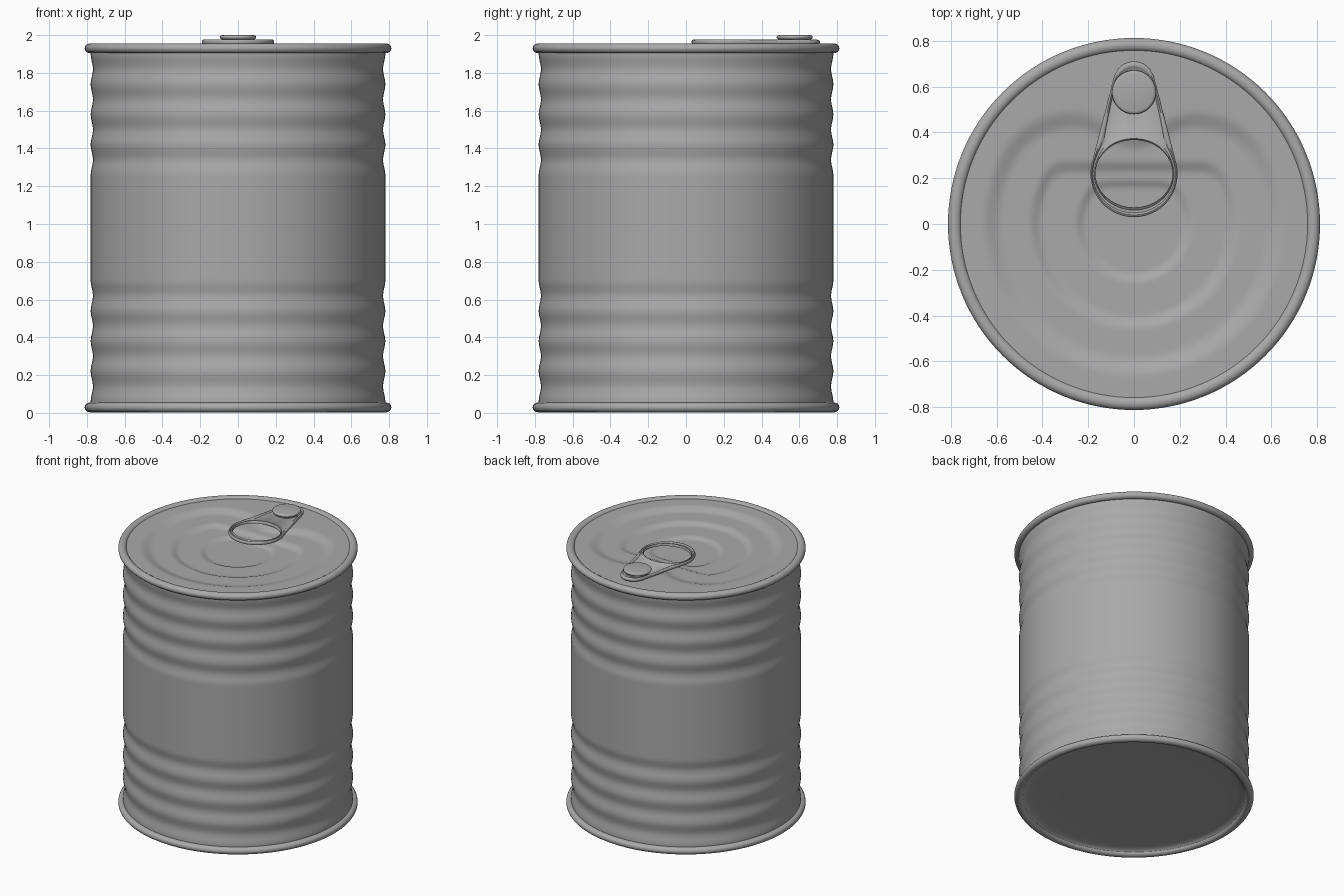
import bpy, bmesh, math

if "Cube" in bpy.data.objects:
    bpy.data.objects.remove(bpy.data.objects["Cube"])

SEG = 128
metal = bpy.data.materials.new("tin_grey")
metal.diffuse_color = (0.4, 0.4, 0.4, 1)
metal.use_nodes = True
metal.node_tree.nodes["Principled BSDF"].inputs["Base Color"].default_value = metal.diffuse_color


def rings_object(name, rings, close=False, cap=False, angle=50):
    """Skin a list of equal-length point rings into a smooth object."""
    bm = bmesh.new()
    loops = [[bm.verts.new(p) for p in ring] for ring in rings]
    pairs = list(zip(loops, loops[1:]))
    if close:
        pairs.append((loops[-1], loops[0]))
    for a, b in pairs:
        n = len(a)
        for i in range(n):
            j = (i + 1) % n
            bm.faces.new((a[i], a[j], b[j], b[i]))
    if cap:
        bm.faces.new(loops[-1])
    bmesh.ops.recalc_face_normals(bm, faces=bm.faces)
    mesh = bpy.data.meshes.new(name)
    bm.to_mesh(mesh)
    bm.free()
    mesh.materials.append(metal)
    ob = bpy.data.objects.new(name, mesh)
    bpy.context.collection.objects.link(ob)
    bpy.ops.object.select_all(action='DESELECT')
    bpy.context.view_layer.objects.active = ob
    ob.select_set(True)
    bpy.ops.object.shade_smooth_by_angle(angle=math.radians(angle))
    return ob


def circle(r, z, cx=0, cy=0, n=SEG):
    return [(cx + r * math.cos(2 * math.pi * i / n),
             cy + r * math.sin(2 * math.pi * i / n), z) for i in range(n)]


# Wall with two groups of four shallow ribs
def wall_radius(z):
    for lo in (0.06, 1.26):
        if lo < z < lo + 0.64:
            return 0.774 + 0.006 * math.cos(2 * math.pi * (z - lo) / 0.16)
    return 0.78


heights = [0.03 + 1.90 * i / 114 for i in range(115)]
rings_object("can_wall", [circle(wall_radius(z), z) for z in heights])

# Rolled seams at both ends
for name, zc in (("bottom_rim", 0.029), ("top_rim", 1.93)):
    rim = []
    for k in range(16):
        a = 2 * math.pi * k / 16
        rim.append(circle(0.783 + 0.029 * math.cos(a), zc + 0.026 * math.sin(a)))
    rings_object(name, rim, close=True)

# Recessed bottom plate
bottom = rings_object("bottom_plate", [circle(r, z) for r, z in
                      ((0.765, 0.012), (0.752, 0.028), (0.73, 0.038), (0.69, 0.042), (0.5, 0.042))],
                      cap=True)
if bottom.data.polygons[-1].normal.z > 0:
    bottom.data.flip_normals()


# Lid stepping down through three D-shaped panels
def smooth_max(a, b, k):
    h = max(k - abs(a - b), 0) / k
    return max(a, b) + h * h * k / 4


def step(d, w):
    t = min(max((w - d) / (2 * w), 0), 1)
    return t * t * (3 - 2 * t)


def lid_height(x, y):
    r = math.hypot(x, y)
    notch = 0.47 - 0.11 * math.exp(-(x / 0.17) ** 2)
    z = 1.942
    z -= 0.022 * step(smooth_max(r - 0.62, y - notch, 0.16), 0.045)
    z -= 0.018 * step(smooth_max(r - 0.43, y - 0.25, 0.05), 0.03)
    z -= 0.014 * step(smooth_max(r - 0.235, y - 0.175, 0.04), 0.022)
    return z


lid = []
for k in range(56):
    r = 0.76 - 0.75 * k / 55
    lid.append([(x, y, lid_height(x, y)) for x, y, _ in circle(r, 0)])
lid_ob = rings_object("lid", lid, cap=True)
if lid_ob.data.polygons[-1].normal.z < 0:
    lid_ob.data.flip_normals()

# Pull tab: teardrop outline around an oval finger hole
HY, N = 0.22, 128


def teardrop(ux, uy):
    best = 0
    for k in range(101):
        s, r = 0.40 * k / 100, 0.19 - 0.10 * k / 100
        disc = r * r - (s * ux) ** 2
        if disc >= 0:
            best = max(best, s * uy + math.sqrt(disc))
    return best


def tab_ring(offset, z, from_hole=False):
    ring = []
    for i in range(N):
        a = 2 * math.pi * i / N
        ux, uy = math.cos(a), math.sin(a)
        outer = teardrop(ux, uy)
        hole = 1 / math.hypot(ux / 0.168, uy / 0.147)
        d = min(offset, (outer - hole) * offset / 0.07)
        rad = hole + d if from_hole else outer - d
        ring.append((rad * ux, HY + rad * uy, z))
    return ring


rings_object("pull_tab", [
    tab_ring(0.006, 1.953), tab_ring(0, 1.959), tab_ring(0, 1.968),
    tab_ring(0.006, 1.974), tab_ring(0.016, 1.976), tab_ring(0.026, 1.972),
    tab_ring(0.031, 1.967), tab_ring(0.020, 1.967, True), tab_ring(0.014, 1.973, True),
    tab_ring(0.006, 1.974, True), tab_ring(0, 1.968, True), tab_ring(0, 1.955, True)],
    close=True)

# Rivet holding the tab
rings_object("rivet", [circle(r, z, 0, 0.575, 64) for r, z in
             ((0.08, 1.93), (0.08, 1.976), (0.09, 1.979), (0.096, 1.986),
              (0.095, 1.993), (0.09, 1.998), (0.082, 2.0))], cap=True)
